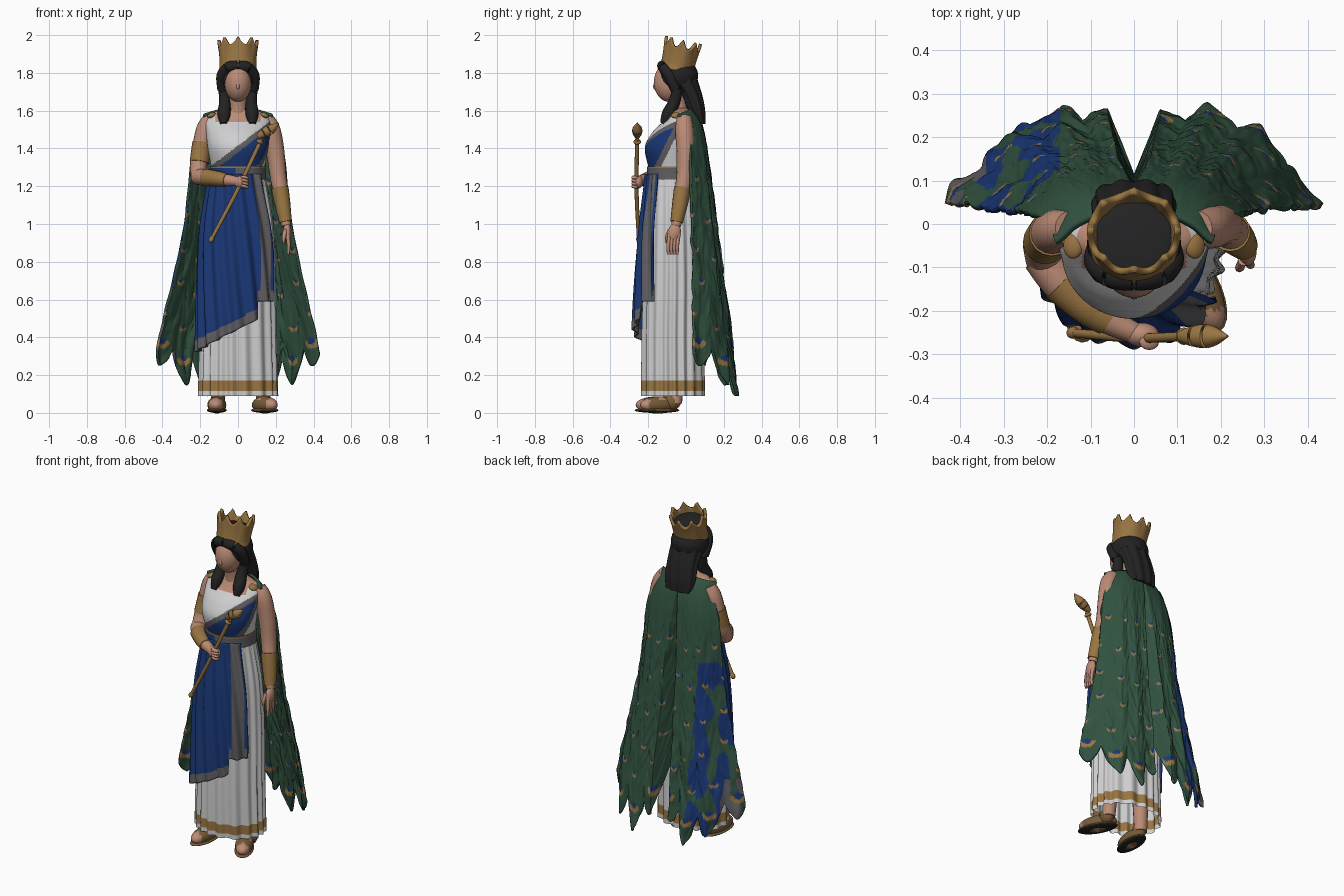
import bpy, bmesh
from math import sin, cos, pi, radians, exp
from mathutils import Vector, Matrix, noise

cube = bpy.data.objects.get("Cube")
if cube:
    bpy.data.objects.remove(cube)


def material(name, rgb):
    m = bpy.data.materials.new(name)
    m.use_nodes = True
    m.diffuse_color = (*rgb, 1)
    m.node_tree.nodes["Principled BSDF"].inputs["Base Color"].default_value = (*rgb, 1)
    return m


WHITE = material("white_linen", (.62, .62, .63))
BLUE = material("royal_blue", (.01, .038, .18))
GREEN = material("feather_green", (.03, .083, .05))
GOLD = material("gold", (.32, .18, .055))
SKIN = material("skin", (.5, .26, .18))
HAIR = material("black_hair", (.016, .016, .017))
GREY = material("grey_trim", (.115, .11, .12))
LEATHER = material("sandal_leather", (.19, .11, .04))


def finish(name, bm, mats):
    me = bpy.data.meshes.new(name)
    bm.to_mesh(me)
    bm.free()
    for m in mats:
        me.materials.append(m)
    ob = bpy.data.objects.new(name, me)
    bpy.context.collection.objects.link(ob)
    bpy.ops.object.select_all(action='DESELECT')
    ob.select_set(True)
    bpy.context.view_layer.objects.active = ob
    bpy.ops.object.shade_smooth_by_angle(angle=radians(50))
    return ob


def grid(name, fn, nu, nv, mats, rule=None, wrap=True, caps=False):
    """Surface from fn(u, v); rule(centre, u, v) picks the material slot."""
    bm = bmesh.new()
    cols = nu if wrap else nu + 1
    rows = [[bm.verts.new(fn(i / nu, j / nv)) for i in range(cols)] for j in range(nv + 1)]
    for j in range(nv):
        for i in range(nu):
            k = (i + 1) % cols
            f = bm.faces.new((rows[j][i], rows[j][k], rows[j + 1][k], rows[j + 1][i]))
            if rule:
                f.material_index = rule(f.calc_center_median(), (i + .5) / nu, (j + .5) / nv)
    if caps:
        bm.faces.new(rows[0][::-1])
        bm.faces.new(rows[-1])
    return finish(name, bm, mats)


def spline(keys, t):
    n = len(keys) - 1
    i = min(int(t * n), n - 1)
    f = t * n - i
    a, b, c, d = (Vector(keys[max(0, min(n, i + k))]) for k in (-1, 0, 1, 2))
    return b + (c - a) * f / 2 + (a - b * 2.5 + c * 2 - d / 2) * f * f + (b * 3 - a - c * 3 + d) * f ** 3 / 2


def loft(name, keys, mats, nu=48, nv=30, fold=None, rule=None, caps=True):
    """Stack of ellipses; keys are (z, x radius, y radius, y centre)."""
    def fn(u, v):
        z, rx, ry, cy = spline(keys, v)
        th = 2 * pi * u
        r = fold(th, z, v) if fold else 0
        return (rx + r) * cos(th), cy + (ry + r) * sin(th), z
    return grid(name, fn, nu, nv, mats, rule, True, caps)


def tube(name, keys, mat, nu=16, nv=24):
    """Round limb; keys are (x, y, z, radius)."""
    def fn(u, v):
        p = spline(keys, v)
        d = (spline(keys, min(1, v + .02)) - spline(keys, max(0, v - .02))).to_3d().normalized()
        a = d.orthogonal() if abs(d.z) < .5 else Vector((0, 1, 0)).cross(d)
        a.normalize()
        b = d.cross(a)
        return p.to_3d() + (a * cos(2 * pi * u) + b * sin(2 * pi * u)) * p.w
    return grid(name, fn, nu, nv, [mat], caps=True)


def ball(name, loc, scale, mats, rot=(0, 'X'), rule=None, seg=24):
    bm = bmesh.new()
    bmesh.ops.create_uvsphere(bm, u_segments=seg, v_segments=seg // 2 + 4, radius=1)
    if rule:
        for f in bm.faces:
            f.material_index = rule(f.calc_center_median())
    m = Matrix.Translation(loc) @ Matrix.Rotation(radians(rot[0]), 4, rot[1]) @ Matrix.Diagonal((*scale, 1))
    bm.transform(m)
    return finish(name, bm, mats)


# Dress: bodice with diagonal sash, belt, pleated skirt
def bodice_rule(c, u, v):
    d = 1.415 + .76 * c.x - c.z
    e = -.13 + .5 * (c.z - 1.31) - c.y
    d = min(d, e) if c.x > .03 else min(d, .02 - c.y)
    if d > 0:
        return 1 if d > .035 else 2
    return 3 if (c.z > 1.54 and c.y < .02 and abs(c.x) < .12) or c.z > 1.59 else 0


BODICE = [(1.2, .15, .125, -.07), (1.28, .14, .125, -.07), (1.4, .16, .138, -.08),
          (1.48, .168, .122, -.06), (1.545, .17, .085, -.035), (1.59, .13, .06, -.03), (1.615, .05, .045, -.04)]
loft("bodice", BODICE, [WHITE, BLUE, GREY, SKIN], 160, 100, rule=bodice_rule)
loft("belt", [(1.235, .15, .137, -.07), (1.27, .148, .137, -.07), (1.305, .148, .137, -.07)],
     [GREY, GOLD, BLUE], 64, 12, rule=lambda c, u, v: 1 if v > .82 else 2 if c.x < -.02 and c.y < 0 else 0)

SKIRT = [(.09, .205, .162, -.07), (.4, .198, .16, -.07), (.7, .194, .157, -.065),
         (1.0, .182, .146, -.065), (1.26, .14, .124, -.07)]


def pleats(th, z, v):
    return .009 * (1 - .7 * v) * sin(18 * th + 1.5 * sin(3 * th) + z)


loft("skirt", SKIRT, [WHITE, GOLD], 240, 60, pleats,
     lambda c, u, v: int(.112 < c.z < .168), caps=False)


# Blue drape with grey border, slanted hem and slanting folds
def drape_hem(th):
    x = .22 * cos(th)
    return .59 if x > .1 else .443 + .55 * x


def drape(u, v):
    th = -pi - .35 + u * (pi - .27)
    hem = drape_hem(th)
    z = hem + (1.265 - hem) * v
    _, rx, ry, cy = spline(SKIRT, max(0, min(1, (z - .09) / 1.17)))
    front = max(0, -sin(th))
    r = .018 + .03 * front * (1 - v * v) + .012 * (1 - .5 * v) * sin(17 * th + 7 * z)
    return (rx + r) * cos(th), cy + (ry + r) * sin(th), z


def drape_rule(c, u, v):
    th = -pi - .35 + u * (pi - .27)
    return int(c.z - drape_hem(th) < .055 or -1.04 < th < -.7)


ob = grid("blue_drape", drape, 160, 80, [BLUE, GREY], drape_rule, wrap=False)
ob.modifiers.new("thickness", 'SOLIDIFY').thickness = .012

# Feather cloak: soft vertical folds ending in pointed feather tips
WIDTH = [(.18, 0), (.243, 0), (.268, 0), (.295, 0), (.34, 0), (.39, 0), (.435, 0), (.42, 0)]
BULGE = [(1, 0), (1, 0), (.98, 0), (.85, 0), (.52, 0), (0, 0)]
HEM = [(.38, 0), (.16, 0), (.09, 0), (.13, 0), (.18, 0), (.27, 0)]
FEATHERS = 3.7


def cloak_parts(u):
    s = abs(2 * u - 1)
    notch = abs((s * FEATHERS) % 1 - .5) * 2
    bottom = spline(HEM, s).x + .16 * notch ** 1.5
    top = 1.618 - .035 * s * s
    return s, notch, bottom, top


def cloak(u, v):
    s, notch, bottom, top = cloak_parts(u)
    z = top + (bottom - top) * v
    drop = max(0, (1.6 - z) / 1.5)
    x = spline(WIDTH, min(1, drop)).x * s
    edge = .025 + .035 * drop
    back = .088 + .195 * drop
    bulge = spline(BULGE, s).x * min(1, .45 + 4 * s + .5 * max(0, 1 - 3 * drop))
    n = noise.noise(Vector((u * 16, v * 8, 3)))
    fine = noise.noise(Vector((u * 40, v * 22, 7)))
    x = x * (1 + .04 * n * v)
    y = edge + (back - edge) * bulge - .022 * notch * drop + .02 * n * drop
    y += .006 * fine * min(1, 3 * v) - .065 * exp(-v * 25)
    return x if u > .5 else -x, y, z


def cloak_rule(c, u, v):
    s, notch, bottom, top = cloak_parts(u)
    middle = (int(s * FEATHERS) + .5) / FEATHERS
    for row, t in enumerate((.91, .79, .67, .54, .4, .26)):
        size = .03 if row == 0 else .017
        dx = (s - middle - (0, .06, -.05)[row % 3]) * .4
        dz = c.z - top - (spline(HEM, middle).x - top) * t
        if dx * dx + (dz - size * .4) ** 2 < (size * .55) ** 2:
            return 4
        if dx * dx + dz * dz < size * size and dz < size * .4:
            return 3
    patch = noise.noise(Vector((c.x * 12, c.y * 12, c.z * 7)))
    if c.x < -.17 and c.z < 1.15 and patch > -.05 - (-.17 - c.x):
        return 2 if c.z < .48 and c.x < -.34 else 1
    return 0


ob = grid("feather_cloak", cloak, 200, 140,
          [GREEN, BLUE, GREY, GOLD, BLUE, GREEN, GREEN, GREEN, GOLD, BLUE], cloak_rule, wrap=False)
mod = ob.modifiers.new("thickness", 'SOLIDIFY')
mod.thickness = .014
mod.material_offset = 5

# Head, neck and hair
tube("neck", [(0, -.035, 1.54, .06), (0, -.045, 1.62, .05), (0, -.06, 1.72, .05)], SKIN)
ball("face", (0, -.09, 1.75), (.072, .08, .103), [SKIN], seg=32)
ball("nose", (0, -.162, 1.735), (.01, .011, .024), [SKIN], (-12, 'X'), seg=12)
ball("hair_cap", (0, -.042, 1.785), (.108, .106, .095), [HAIR], seg=32)
loft("back_hair", [(1.53, .08, .022, .078), (1.6, .095, .045, .055), (1.68, .093, .055, .03),
                   (1.76, .095, .072, -.012), (1.83, .085, .072, -.03)], [HAIR], 72, 30,
     lambda th, z, v: .004 * sin(9 * th + 6 * z))
for side, name in ((-1, "right"), (1, "left")):
    tube(name + "_hair_roll", [(0, -.125, 1.838, .028), (side * .05, -.118, 1.828, .03),
                               (side * .085, -.088, 1.785, .029), (side * .083, -.055, 1.71, .026)], HAIR)
    tube(name + "_hair_lock", [(side * .078, -.045, 1.72, .027), (side * .07, -.06, 1.65, .03),
                               (side * .074, -.095, 1.58, .034), (side * .076, -.12, 1.53, .018)], HAIR)
    ball(name + "_shoulder_clasp", (side * .14, -.05, 1.575), (.024, .03, .014), [GOLD], (side * 25, 'Y'))

# Crown with eight points
TILT = Matrix.Translation((0, -.05, 1.812)) @ Matrix.Rotation(radians(-13), 4, 'X')


def crown(u, v):
    point = abs((u * 8) % 1 - .5) * 2
    h = v * (.122 + .043 * point ** 2)
    r = .096 + .012 * v * v + .005 * exp(-(v * 9) ** 2)
    return TILT @ Vector((r * cos(2 * pi * u), .93 * r * sin(2 * pi * u), h))


ob = grid("crown", crown, 96, 16, [GOLD])
ob.modifiers.new("thickness", 'SOLIDIFY').thickness = .016
ball("crown_lining", TILT @ Vector((0, 0, .095)), (.094, .088, .015), [HAIR], (-13, 'X'))

# Right arm bent to the sceptre, left arm hanging
tube("right_upper_arm", [(-.145, -.01, 1.56, .04), (-.172, -.015, 1.5, .049), (-.195, -.025, 1.4, .048),
                         (-.21, -.05, 1.3, .045), (-.205, -.09, 1.235, .042)], SKIN)
tube("right_armband", [(-.19, -.022, 1.43, .052), (-.197, -.03, 1.38, .052), (-.205, -.043, 1.325, .051)], GOLD)
tube("right_forearm", [(-.215, -.075, 1.25, .043), (-.16, -.145, 1.245, .043),
                       (-.08, -.21, 1.235, .034), (0, -.25, 1.225, .025)], SKIN)
tube("right_bracer", [(-.17, -.135, 1.246, .047), (-.11, -.19, 1.24, .041), (-.06, -.224, 1.232, .034)], GOLD)
ball("right_hand", (.018, -.255, 1.222), (.04, .028, .035), [SKIN])
for i in range(4):
    ball("right_finger", (.035, -.27, 1.247 - i * .016), (.024, .02, .0095), [SKIN], (15, 'Y'), seg=12)

tube("left_arm", [(.145, -.01, 1.56, .04), (.175, -.008, 1.5, .049), (.198, -.002, 1.38, .048),
                  (.213, -.008, 1.25, .043), (.235, -.03, 1.12, .038), (.255, -.052, .99, .025)], SKIN)
tube("left_bracer", [(.222, -.018, 1.19, .046), (.237, -.033, 1.1, .041), (.252, -.05, 1.01, .033)], GOLD)
ball("left_palm", (.26, -.062, .955), (.022, .034, .05), [SKIN], (-12, 'X'))
for i in range(4):
    y = -.038 - i * .016
    tube("left_finger", [(.263, y, .95, .011), (.268, y - .008, .89, .01), (.266, y - .008, .84, .007)], SKIN, 8, 8)
tube("left_thumb", [(.25, -.085, .97, .011), (.243, -.1, .93, .011), (.242, -.1, .9, .007)], SKIN, 8, 8)

# Sceptre
tube("sceptre_rod", [(-.14, -.25, .92, .01), (0, -.262, 1.185, .011), (.125, -.258, 1.45, .011)], GOLD)
tube("sceptre_bud", [(.105, -.258, 1.46, .012), (.135, -.258, 1.48, .024), (.175, -.258, 1.502, .026),
                     (.215, -.258, 1.535, .003)], GOLD)
ball("sceptre_collar", (.115, -.258, 1.435), (.02, .02, .012), [GOLD], (28, 'Y'))
ball("sceptre_knob", (-.14, -.25, .92), (.014, .014, .02), [GOLD], (28, 'Y'))

# Legs and sandals
for name, x, y, turn in (("right", -.112, -.155, -4), ("left", .142, -.142, 28)):
    tube(name + "_leg", [(x * .95, y + .085, .05, .036), (x * .9, y + .09, .25, .045),
                         (x * .9, y + .08, .55, .06)], SKIN)
    ball(name + "_foot", (x, y, .042), (.05, .112, .045), [SKIN, LEATHER], (turn, 'Z'),
         lambda c: int(c.y > .1 or -.62 < c.y < -.15 or abs(c.x) > .8))
    ball(name + "_ankle", (x * .95, y + .07, .06), (.038, .045, .045), [LEATHER])
    ball(name + "_sole", (x, y, .014), (.053, .118, .014), [LEATHER, HAIR], (turn, 'Z'),
         lambda c: int(c.z < -.1))
